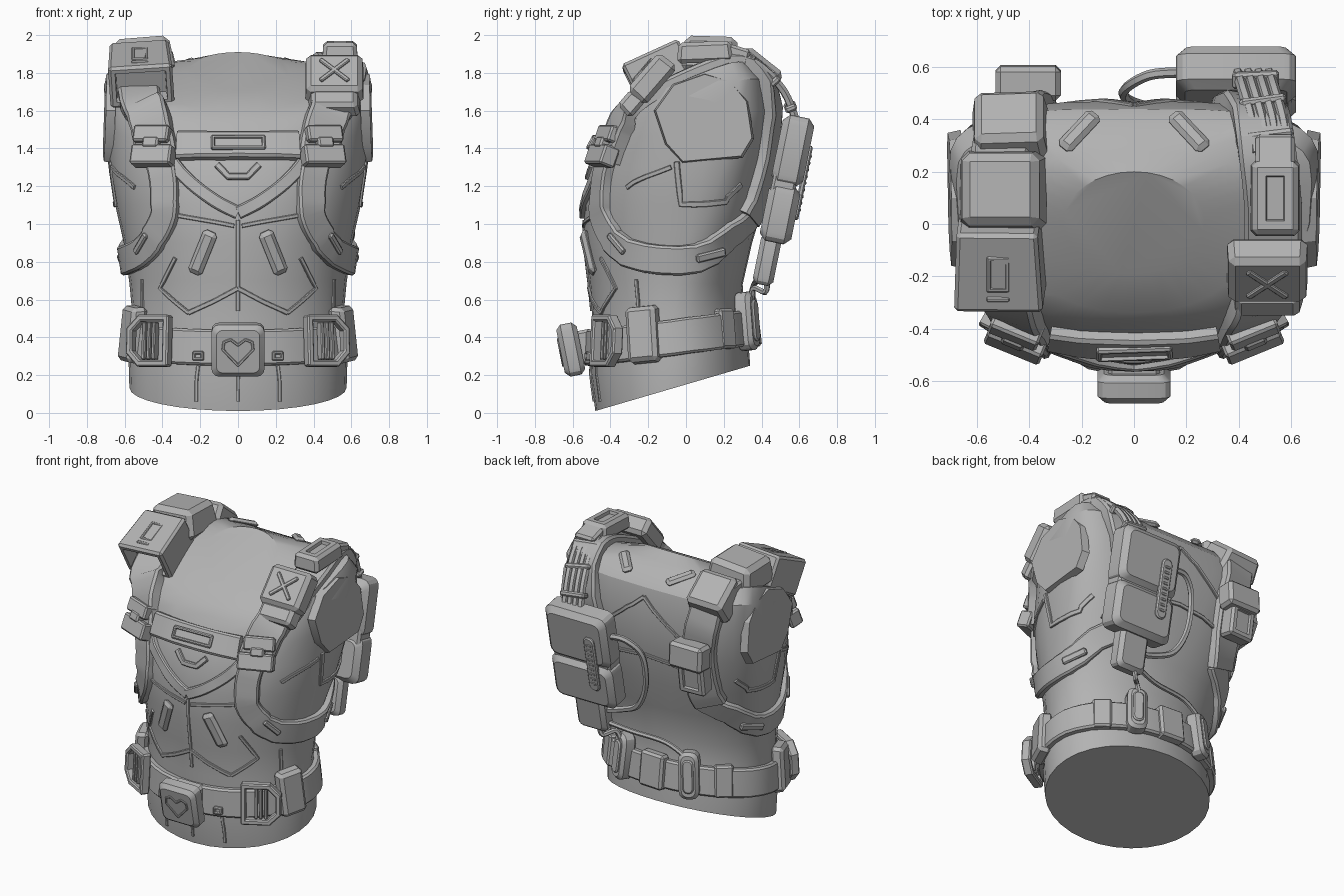
import bpy, bmesh, math
from mathutils import Vector, Matrix
from mathutils.bvhtree import BVHTree

if "Cube" in bpy.data.objects:
    bpy.data.objects.remove(bpy.data.objects["Cube"])

grey = bpy.data.materials.new("mid grey")
grey.diffuse_color = (0.45, 0.45, 0.45, 1)
grey.use_nodes = True
grey.node_tree.nodes["Principled BSDF"].inputs["Base Color"].default_value = grey.diffuse_color


def finish(name, bm):
    bmesh.ops.recalc_face_normals(bm, faces=bm.faces)
    me = bpy.data.meshes.new(name)
    bm.to_mesh(me)
    bm.free()
    me.materials.append(grey)
    ob = bpy.data.objects.new(name, me)
    bpy.context.collection.objects.link(ob)


def bridge(bm, rings, closed=False):
    """Skin a list of vertex rings."""
    n = len(rings[0])
    for i in range(len(rings) if closed else len(rings) - 1):
        a, b = rings[i], rings[(i + 1) % len(rings)]
        for j in range(n):
            bm.faces.new((a[j], a[(j + 1) % n], b[(j + 1) % n], b[j]))
    if not closed:
        bm.faces.new(rings[0])
        bm.faces.new(rings[-1])


# torso: tilted rings (front z, front y, back z, back y, widest y, half width, side lift, front and back roundness)
RINGS = [(.01, -.48, .25, .34, -.06, .575, 0, 1, 1), (.2, -.505, .38, .33, -.06, .58, 0, 1, 1),
         (.5, -.495, .55, .31, -.06, .56, 0, 1, 1), (.7, -.515, .68, .30, -.04, .575, 0, 1, 1),
         (.9, -.54, .9, .35, 0, .605, 0, .95, .95), (1.1, -.54, 1.1, .41, .05, .65, 0, .9, .85),
         (1.28, -.51, 1.35, .45, .1, .685, 0, .85, .75), (1.40, -.46, 1.6, .47, .17, .70, .02, .8, .62),
         (1.49, -.41, 1.75, .44, .18, .71, .06, .75, .58), (1.54, -.38, 1.82, .38, .16, .68, .09, .75, .65),
         (1.60, -.34, 1.87, .28, .1, .5, .02, .9, .9), (1.70, -.19, 1.91, .2, .01, .27, 0, 1, 1)]
body = bmesh.new()
loops = []
for zf, yf, zb, yb, yc, w, lift, ef, eb in RINGS:
    loop = []
    for i in range(32):
        s, c = math.sin(i * math.pi / 16), math.cos(i * math.pi / 16)
        e = ef if c > 0 else eb
        x = math.copysign(w * abs(s) ** e, s)
        y = yc - (yc - yf if c > 0 else yb - yc) * math.copysign(abs(c) ** e, c)
        z = zf + (y - yf) / (yb - yf) * (zb - zf) + lift * s * s
        loop.append(body.verts.new((x, y, z)))
    loops.append(loop)
bridge(body, loops)
bmesh.ops.recalc_face_normals(body, faces=body.faces)
tree = BVHTree.FromBMesh(body)
finish("torso", body)


def snap(p):
    return tree.find_nearest(Vector(p))[:2]


def front(x, z, back=False):
    """Point on the front (or back) of the torso."""
    d = 1 if back else -1
    return tree.ray_cast(Vector((x, 2 * d, z)), Vector((0, -d, 0)))[0] or Vector((x, 0, z))


def spline(pts, n, closed=False, straight=False):
    pts = [Vector(p) for p in pts]
    m = len(pts)
    get = (lambda k: pts[k % m]) if closed else (lambda k: pts[max(0, min(m - 1, k))])
    out = []
    for i in range(m if closed else m - 1):
        a, b, c, d = (get(i + k) for k in (-1, 0, 1, 2))
        for j in range(n):
            t = j / n
            curve = b + .5 * t * (c - a + t * (2 * a - 5 * b + 4 * c - d + t * (3 * (b - c) + d - a)))
            out.append(b.lerp(c, t) if straight else curve)
    return out if closed else out + [pts[-1]]


def ribbon(name, pts, width, thick, n=4, closed=False, sink=.03, straight=False):
    """Chamfered band lying on the torso."""
    data = [snap(p) for p in spline(pts, n, closed, straight)]
    P, O = [d[0] for d in data], [d[1] for d in data]
    m = len(P)
    idx = (lambda k: k % m) if closed else (lambda k: max(0, min(m - 1, k)))
    for _ in range(3):
        O = [(O[idx(i - 1)] + 2 * O[i] + O[idx(i + 1)]).normalized() for i in range(m)]
    c, h = min(thick, width) * .3, width / 2
    sec = [(-h, -sink), (-h, thick - c), (c - h, thick), (h - c, thick), (h, thick - c), (h, -sink)]
    bm = bmesh.new()
    rings = []
    for i in range(m):
        t = (P[idx(i + 1)] - P[idx(i - 1)]).normalized()
        side = t.cross(O[i]).normalized()
        rings.append([bm.verts.new(P[i] + side * u + O[i] * v) for u, v in sec])
    bridge(bm, rings, closed)
    finish(name, bm)


def frame(loc, out, up):
    z = Vector(out).normalized()
    x = Vector(up).cross(z).normalized()
    return Matrix.Translation(loc) @ Matrix((x, z.cross(x), z)).transposed().to_4x4()


def box(name, loc, size, out, up=(0, 0, 1), bevel=.015, taper=1, recess=None):
    """Chamfered box: width, height, depth along out; recess = (border, depth)."""
    bm = bmesh.new()
    bmesh.ops.create_cube(bm, size=1)
    for v in bm.verts:
        k = taper if v.co.z > 0 else 1
        v.co = Vector((v.co.x * size[0] * k, v.co.y * size[1] * k, v.co.z * size[2]))
    bmesh.ops.bevel(bm, geom=bm.edges[:], offset=bevel, segments=1, affect='EDGES')
    if recess:
        top = max(bm.faces, key=lambda f: f.calc_center_median().z)
        bmesh.ops.inset_region(bm, faces=[top], thickness=recess[0])
        bmesh.ops.inset_region(bm, faces=[top], thickness=.006, depth=-recess[1])
    bm.transform(frame(loc, out, up))
    finish(name, bm)


def on(name, p, size, up=(0, 0, 1), lift=0, **kw):
    """Box resting on the torso."""
    co, no = snap(p)
    box(name, co + no * (lift + size[2] / 2 - .01), size, no, up, **kw)


def prism(name, outline, levels, mat):
    """Flat outline stacked along local z at (height, shrink x, shrink y)."""
    bm = bmesh.new()
    bridge(bm, [[bm.verts.new((x * kx, y * ky, z)) for x, y in outline] for z, kx, ky in levels])
    bm.transform(mat)
    finish(name, bm)


def pad(name, loc, size, out, up, r, edge=.025):
    """Box with rounded corners and chamfered rims."""
    w, h, d = size
    pts = []
    for k, (sx, sy) in enumerate(((1, 1), (-1, 1), (-1, -1), (1, -1))):
        for j in range(4):
            a = (k + j / 3) * math.pi / 2
            pts.append((sx * (w / 2 - r) + r * math.cos(a), sy * (h / 2 - r) + r * math.sin(a)))
    kx, ky = 1 - 2 * edge / w, 1 - 2 * edge / h
    prism(name, pts, [(-d / 2, kx, ky), (edge - d / 2, 1, 1), (d / 2 - edge, 1, 1), (d / 2, kx, ky)], frame(loc, out, up))


def tube(name, pts, r):
    cu = bpy.data.curves.new(name, 'CURVE')
    cu.dimensions, cu.bevel_depth, cu.bevel_resolution, cu.use_fill_caps = '3D', r, 1, True
    sp = cu.splines.new('POLY')
    path = spline(pts, 5)
    sp.points.add(len(path) - 1)
    for q, p in zip(sp.points, path):
        q.co = (*p, 1)
    cu.materials.append(grey)
    bpy.context.collection.objects.link(bpy.data.objects.new(name, cu))


# belt and chest band
belt = [(.62 * math.sin(a), -.08 - .45 * math.cos(a), .40 - .055 * math.cos(a))
        for a in (k * math.pi / 8 for k in range(16))]
ribbon("belt", belt, .19, .04, 3, True)
ribbon("chest_band", [front(x, 1.41) for x in (-.32, -.15, 0, .15, .32)], .155, .045, 3)
co, no = snap(front(0, 1.41))
box("chest_band_slot", co + no * .045, (.29, .085, .03), no, recess=(.012, .012), bevel=.008)
ribbon("chest_point", [front(x, z) for x, z in ((-.11, 1.31), (-.05, 1.25), (.05, 1.25), (.11, 1.31))], .035, .02, 3, straight=True)

# torso seams and plate borders, mirrored
ribbon("centre_seam", [front(0, z) for z in (.54, .7, .85, 1.02)], .02, .008, 2)
ribbon("hem_seam", [front(0, z) for z in (.06, .15, .25)], .018, .008, 2)
for s, side in ((1, "left"), (-1, "right")):
    def f(*pts):
        return [front(x * s, z) for x, z in pts]

    def line(name, pts, width, thick, n=4):
        ribbon(side + name, pts, width, thick, n, straight=True)
    ribbon(side + "_chest_plate_edge", f((0, 1.06), (.12, 1.12), (.25, 1.22), (.34, 1.32)), .07, .025)
    line("_rib_plate_edge", f((.02, .99), (.12, 1.01), (.34, 1.05)), .022, .012)
    line("_belly_edge", f((0, .66), (.13, .59), (.26, .53)), .025, .012)
    line("_waist_edge", f((.26, .53), (.41, .66), (.33, .82)), .022, .012)
    line("_hem_side_seam", f((.22, .06), (.22, .16), (.21, .25)), .018, .008, 2)
    line("_flank_seam", [(.68 * s, y, z) for y, z in ((-.05, 1.33), (-.03, 1.1), (.24, 1.1), (.38, 1.17))], .03, .012)
    line("_rib_side_seam", [(.6 * s, y, z) for y, z in ((-.36, 1.19), (-.06, 1.31))], .025, .012)
    line("_waist_side_seam", [(.55 * s, y, z) for y, z in ((-.29, .70), (-.28, .52))], .02, .01)
    line("_back_seam", [(0, .5, 1.70), (.16 * s, .5, 1.56), (.34 * s, .48, 1.42)], .025, .012)
    line("_back_panel_edge", [(0, .5, 1.28), (.2 * s, .5, 1.26), (.4 * s, .4, 1.22)], .025, .012)
    # raised capsules on belly and upper back
    on(side + "_belly_capsule", front(.185 * s, .85), (.085, .26, .04), (-.45 * s, 0, 1), bevel=.018, taper=.9)
    on(side + "_back_capsule", (.21 * s, .36, 1.85), (.07, .2, .035), (-.8 * s, 1, 0), bevel=.016, taper=.9)
    # faceted arm hole cover
    hole = [(-.17, 1.60), (-.07, 1.74), (.10, 1.80), (.24, 1.76), (.33, 1.65),
            (.36, 1.45), (.30, 1.35), (-.02, 1.32), (-.11, 1.42)]
    pts = [((y - .1) * s, z - 1.57) for y, z in hole]
    prism(side + "_arm_cover", pts, [(0, 1, 1), (.05, .96, .96)], frame((.655 * s, .1, 1.57), (s, -.02, .03), (0, 0, 1)))
    # shoulder strap and lower harness strap
    ribbon(side + "_shoulder_strap", [(.44 * s, -.46, 1.36), (.47 * s, -.40, 1.52), (.51 * s, -.30, 1.65), (.53 * s, -.15, 1.78),
           (.53 * s, .1, 1.9), (.50 * s, .33, 1.85), (.46 * s, .48, 1.65), (.42 * s, .5, 1.4), (.42 * s, .45, 1.15), (.45 * s, .4, 1.0)], .22, .05)
    ribbon(side + "_harness_strap", [(.43 * s, -.46, 1.36), (.41 * s, -.5, 1.2), (.42 * s, -.5, 1.05), (.48 * s, -.45, .93),
           (.57 * s, -.35, .84), (.66 * s, -.1, .80), (.64 * s, .12, .82), (.55 * s, .3, .91), (.40 * s, .45, 1.0)], .155, .04)
    on(side + "_strap_bar", (.55 * s, -.40, .89), (.035, .14, .025), (.8 * s, .6, -1), lift=.045, bevel=.008)
    on(side + "_side_bar", (.65 * s, .16, .82), (.17, .045, .03), (0, -.25, 1), lift=.035, bevel=.008)
    # chest buckle in two interlocking halves
    n = Vector((.36 * s, -.88, .35)).normalized()
    b = Vector((.435 * s, -.425, 1.41))
    for part, dz, w, h, d in (("upper", .06, .20, .09, .09), ("lower", -.05, .23, .11, .09), ("clasp", .01, .09, .06, .105)):
        box(side + "_buckle_" + part, b + Vector((.015 * s, .4 * dz, dz)), (w, h, d), n, (0, 0, 1), .01)
    # belt fittings
    on(side + "_hip_block", (.62 * s, -.25, .42), (.18, .31, .085), (0, -.1, 1), bevel=.02, taper=.92)
    dee = [(-.11 * s, -.12), (.05 * s, -.12), (.11 * s, -.06), (.11 * s, .06), (.05 * s, .12), (-.11 * s, .12)]
    n = Vector((.5 * s, -.87, .05)).normalized()
    m = frame((.455 * s, -.395, .38), n, (0, 0, 1))
    for i in range(6):
        a, b = m @ Vector((*dee[i], .03)), m @ Vector((*dee[(i + 1) % 6], .03))
        box(side + "_belt_ring", (a + b) / 2, (.035, (b - a).length + .03, .06), n, b - a, .008)
    for k in (-.03, 0, .03):
        box(side + "_belt_ring_bar", m @ Vector((k, 0, .02)), (.02, .2, .05), n, (0, 0, 1), .005)
    on(side + "_belt_stud", front(.20 * s, .30), (.06, .05, .03), lift=.04, bevel=.006, recess=(.01, .01))
    n = Vector((.4 * s, .9, .1)).normalized()
    b = Vector((.25 * s, .32, .485))
    pad(side + "_back_belt_clasp", b, (.13, .31, .1), n, (0, .1, 1), .05, .02)
    pad(side + "_back_clasp_plate", b + n * .05, (.07, .22, .025), n, (0, .1, 1), .03, .008)
    on(side + "_side_belt_sleeve", (.46 * s, .24, .45), (.12, .21, .055), bevel=.012)
on("back_belt_pouch", front(0, .46, True), (.18, .23, .075), bevel=.015)

# front buckle with heart
tilt, up = (0, -1, -.2), (0, -.2, 1)
pad("belt_buckle", (0, -.61, .335), (.28, .28, .11), tilt, up, .04)
box("buckle_mount", (0, -.53, .35), (.2, .18, .1), tilt, up)
heart = [(0, -.075), (.08, .01), (.075, .05), (.04, .065), (0, .035)]
heart += [(-x, y) for x, y in heart[3:0:-1]]
m = frame((0, -.664, .325), tilt, up)
for i in range(8):
    a, b = m @ Vector((*heart[i], 0)), m @ Vector((*heart[(i + 1) % 8], 0))
    box("buckle_heart", (a + b) / 2, (.014, (b - a).length + .008, .014), tilt, b - a, .003)

# right shoulder armour: open-fronted box and pads
box("shoulder_box", (-.515, -.14, 1.80), (.31, .22, .33), (.02, -.88, -.44), (-.06, -.44, .88), .015, 1.1, recess=(.03, .09))
box("shoulder_box_plate", (-.52, -.19, 1.893), (.09, .15, .03), (0, -.40, .9), (0, .9, .40), .006, recess=(.012, .01))
box("shoulder_box_tab", (-.52, -.285, 1.85), (.09, .02, .03), (0, -.40, .9), (0, .9, .40), .005)
box("shoulder_top_pad", (-.505, .13, 1.89), (.34, .32, .19), (-.08, .03, 1), (0, 1, 0), .03, .85)
box("shoulder_rear_pad", (-.475, .37, 1.80), (.30, .28, .17), (-.05, .62, .78), (0, .78, -.62), .025, .86)
box("rear_strap_block", (-.405, .54, 1.43), (.25, .17, .13), (0, 1, .05), bevel=.02)
box("rear_strap_block_low", (-.42, .505, 1.28), (.19, .22, .11), (-.05, 1, -.15), bevel=.015, recess=(.035, .015))

# left shoulder armour: crossed box, slot box
n, u = Vector((0, -.75, .65)), Vector((0, .65, .75))
box("cross_box", (.51, -.18, 1.77), (.31, .27, .13), n, u, .025, .95)
for r in (1, -1):
    box("cross_bar", Vector((.51, -.18, 1.77)) + n * .065, (.025, .21, .025), n, u + Vector((r, 0, 0)), .005)
box("cross_box_base", (.51, -.29, 1.64), (.28, .13, .10), n, u, .02, .85)
box("slot_box", (.54, .10, 1.91), (.19, .30, .11), (0, -.04, 1), (0, 1, 0), .02, .92, (.045, .02))
box("slot_box_end", (.54, .27, 1.89), (.15, .13, .10), (0, .3, 1), (0, 1, -.3), .015)

# ribbed hose to the back pack
hose = [(.53, .27, 1.90), (.51, .40, 1.83), (.475, .52, 1.70), (.455, .585, 1.54)]
for k in (-.06, -.02, .02, .06):
    tube("hose", [(x + k, y, z) for x, y, z in hose], .022)
for i in range(3):
    a, b = Vector(hose[i]), Vector(hose[i + 1])
    t = b - a
    box("hose_band", (a + b) / 2, (.18, .035, .065), (0, -t.z, t.y), t, .01)

# back pack: two shells, lower unit, ribbed strip and cables
n, u = Vector((0, .98, -.2)), Vector((0, .2, .98))
c = Vector((.39, .535, 1.235))
pad("pack_upper", c + u * .155, (.46, .37, .17), n, u, .05, .035)
pad("pack_lower", c - u * .185, (.46, .31, .17), n, u, .05, .035)
box("pack_core", c - n * .01, (.43, .60, .13), n, u)
pad("pack_lower_unit", (.40, .43, .81), (.22, .27, .11), n, u, .035)
pad("pack_strip", c + n * .085 + Vector((-.11, 0, 0)), (.08, .40, .03), n, u, .035, .008)
for k in range(9):
    box("pack_strip_rib", c + n * .094 + u * (.036 * k - .144) + Vector((-.11, 0, 0)), (.04, .018, .02), n, u, .004)
tube("pack_cable", [(.18, .58, 1.42), (.06, .57, 1.42), (-.03, .52, 1.32), (-.03, .48, 1.10), (.05, .45, .93), (.18, .43, .86), (.32, .43, .82)], .02)
tube("belt_cable_left", [(.36, .43, .70), (.34, .42, .64), (.28, .36, .66), (.25, .35, .6)], .016)
tube("belt_cable_right", [(.34, .42, .74), (.15, .38, .70), (-.1, .36, .68), (-.25, .34, .6)], .016)

# convert cables to meshes, then shade everything with sharp edges kept
bpy.ops.object.select_all(action='SELECT')
bpy.context.view_layer.objects.active = bpy.data.objects["torso"]
bpy.ops.object.convert(target='MESH')
bpy.ops.object.select_all(action='SELECT')
bpy.ops.object.shade_smooth_by_angle(angle=math.radians(28))
